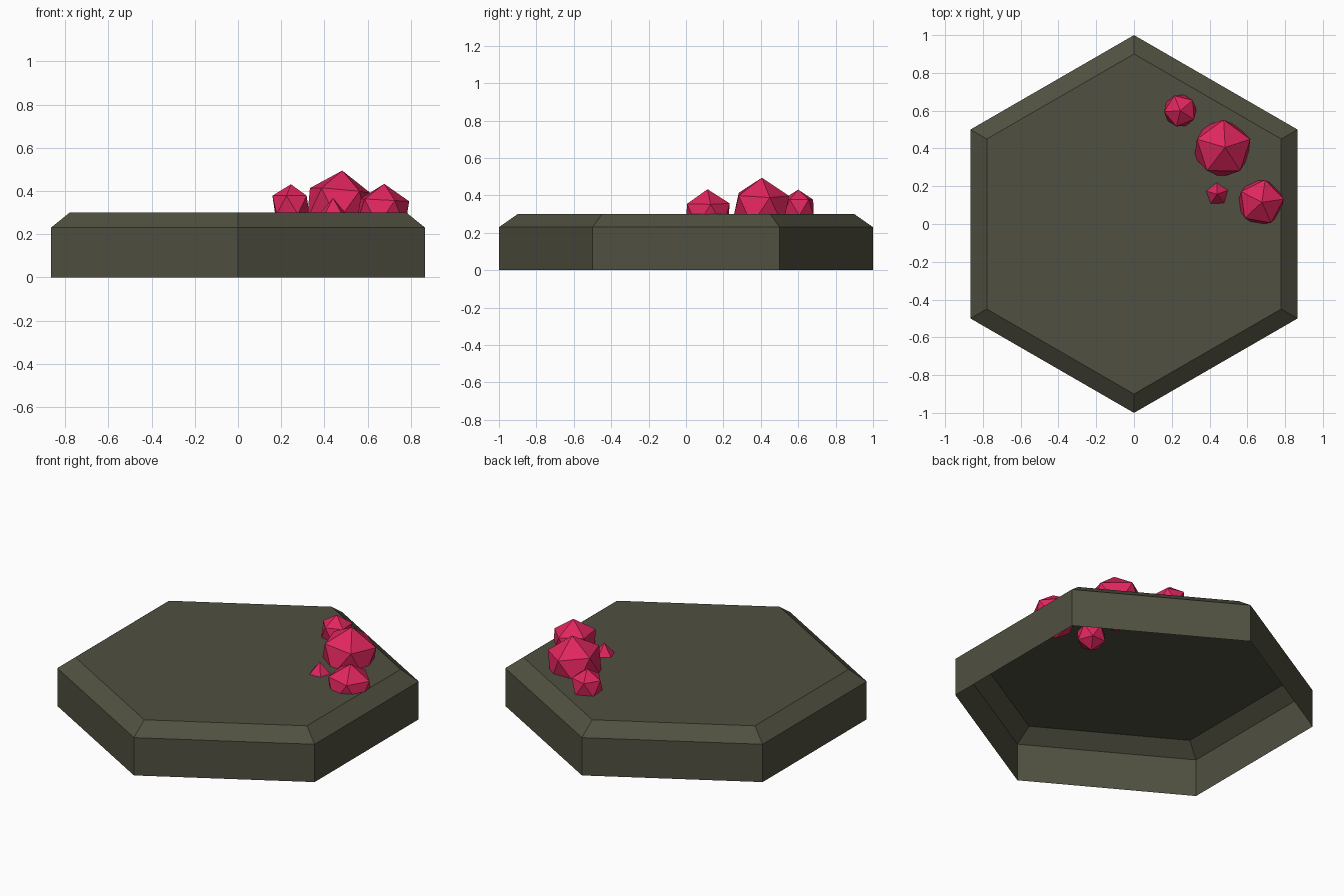
import bpy, bmesh
from math import radians, sin, cos, pi
from mathutils import Matrix

old = bpy.data.objects.get("Cube")
if old:
    bpy.data.objects.remove(old, do_unlink=True)


def make_material(name, rgb):
    mat = bpy.data.materials.new(name)
    mat.use_nodes = True
    colour = (*rgb, 1.0)
    mat.diffuse_color = colour
    mat.node_tree.nodes["Principled BSDF"].inputs["Base Color"].default_value = colour
    return mat


def add_object(name, bm, mat):
    mesh = bpy.data.meshes.new(name)
    bm.to_mesh(mesh)
    bm.free()
    mesh.materials.append(mat)
    obj = bpy.data.objects.new(name, mesh)
    bpy.context.collection.objects.link(obj)
    return obj


stone = make_material("dark olive stone", (0.080, 0.080, 0.052))
crimson = make_material("crimson crystal", (0.75, 0.019, 0.112))

# Hexagonal tile: an open-bottomed shell with a sloped rim
bm = bmesh.new()
rings = []
for radius, z in ((1.0, 0.0), (1.0, 0.23), (0.9, 0.30)):
    rings.append([bm.verts.new((radius * sin(k * pi / 3), -radius * cos(k * pi / 3), z))
                  for k in range(6)])
for low, high in zip(rings, rings[1:]):
    for k in range(6):
        n = (k + 1) % 6
        bm.faces.new((low[k], low[n], high[n], high[k]))
bm.faces.new(rings[-1])
add_object("hex_tile", bm, stone)


# Crystals: faceted 20-sided gems half sunk in the tile
def crystal(name, centre, radius, spin, tilt=(0, 0), peak=1.0):
    gem = bmesh.new()
    bmesh.ops.create_icosphere(gem, subdivisions=1, radius=radius)
    max(gem.verts, key=lambda v: v.co.z).co.z *= peak
    turn = (Matrix.Rotation(radians(tilt[0]), 4, 'X')
            @ Matrix.Rotation(radians(tilt[1]), 4, 'Y')
            @ Matrix.Rotation(radians(spin), 4, 'Z'))
    gem.transform(Matrix.Translation(centre) @ turn)
    add_object(name, gem, crimson)


crystal("large_crystal", (0.468, 0.40, 0.328), 0.167, 18, (-2, 5))
crystal("side_crystal", (0.67, 0.115, 0.298), 0.135, 8, (0, 3))
crystal("back_crystal", (0.245, 0.60, 0.335), 0.096, 40)
crystal("tiny_crystal", (0.44, 0.158, 0.24), 0.088, 20, peak=1.45)
